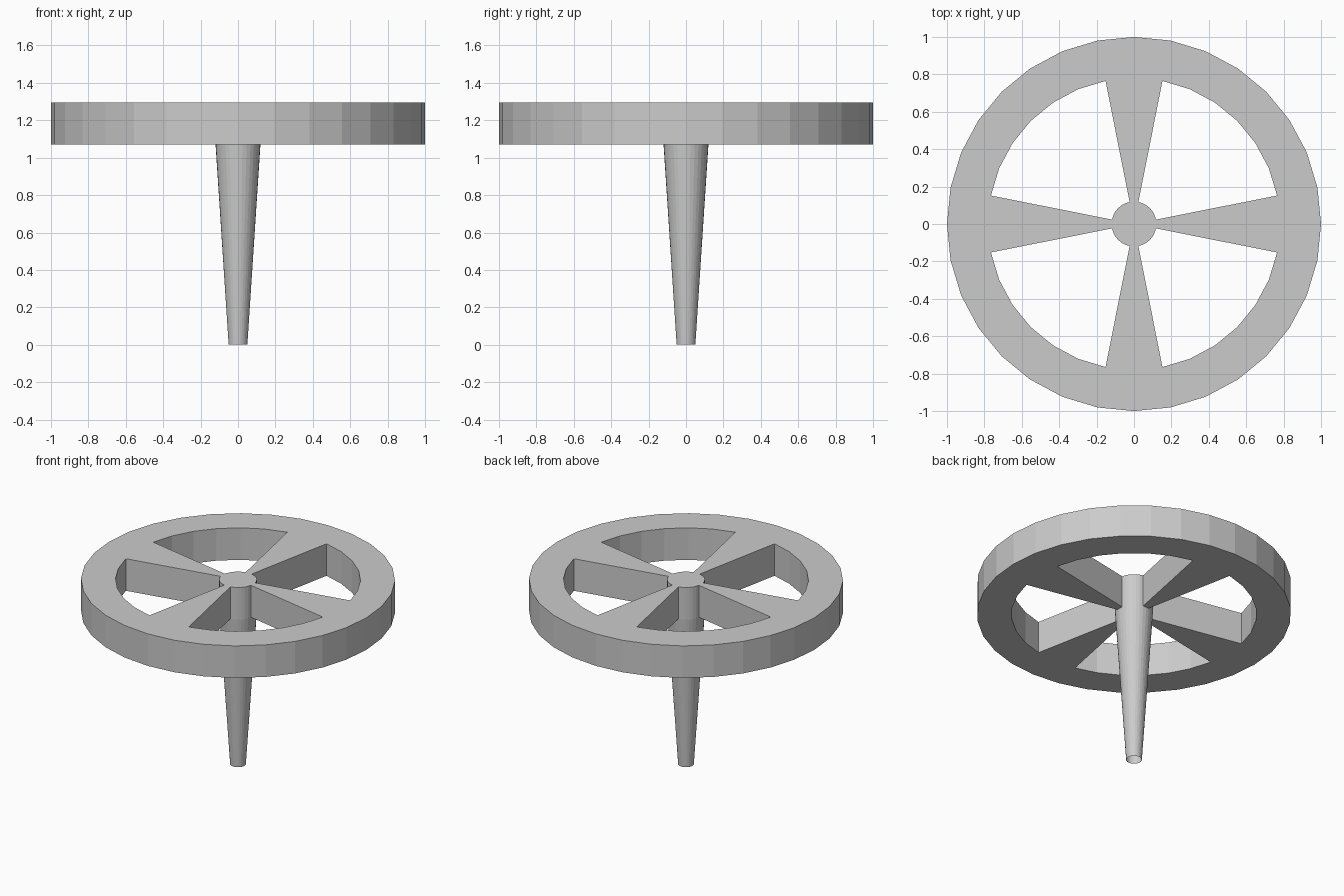
import bpy, bmesh, math

if "Cube" in bpy.data.objects:
    bpy.data.objects.remove(bpy.data.objects["Cube"])

SIDES = 32
Z_LOW, Z_HIGH = 1.07, 1.295
R_OUT, R_IN, R_HUB, R_TIP = 1.0, 0.78, 0.12, 0.05

bm = bmesh.new()


def ring(radius):
    return [bm.verts.new((radius * math.cos(2 * math.pi * i / SIDES),
                          radius * math.sin(2 * math.pi * i / SIDES), Z_LOW))
            for i in range(SIDES)]


# Flat plan of the wheel: rim band, four wedge spokes, hub disc
outer, inner, hub = ring(R_OUT), ring(R_IN), ring(R_HUB)
for i in range(SIDES):
    j = (i + 1) % SIDES
    bm.faces.new((inner[i], outer[i], outer[j], inner[j]))
    if i % 8 in (0, 7):
        bm.faces.new((hub[i], inner[i], inner[j], hub[j]))
hub_face = bm.faces.new(hub)

# Raise the plan to the wheel's thickness
res = bmesh.ops.extrude_face_region(bm, geom=bm.faces[:], use_keep_orig=True)
top = [g for g in res["geom"] if isinstance(g, bmesh.types.BMVert)]
bmesh.ops.translate(bm, vec=(0, 0, Z_HIGH - Z_LOW), verts=top)

# Tapered hollow stem, drawn down from the underside of the hub, open at the tip
hub_edges = [bm.edges.get((hub[i], hub[(i + 1) % SIDES])) for i in range(SIDES)]
bmesh.ops.delete(bm, geom=[hub_face], context='FACES_ONLY')
tip = [bm.verts.new((v.co.x * R_TIP / R_HUB, v.co.y * R_TIP / R_HUB, 0)) for v in hub]
for i in range(SIDES):
    j = (i + 1) % SIDES
    bm.faces.new((hub[i], tip[i], tip[j], hub[j]))

bmesh.ops.recalc_face_normals(bm, faces=bm.faces[:])
mesh = bpy.data.meshes.new("wheel_with_stem")
bm.to_mesh(mesh)
bm.free()
bpy.context.collection.objects.link(bpy.data.objects.new("wheel_with_stem", mesh))
